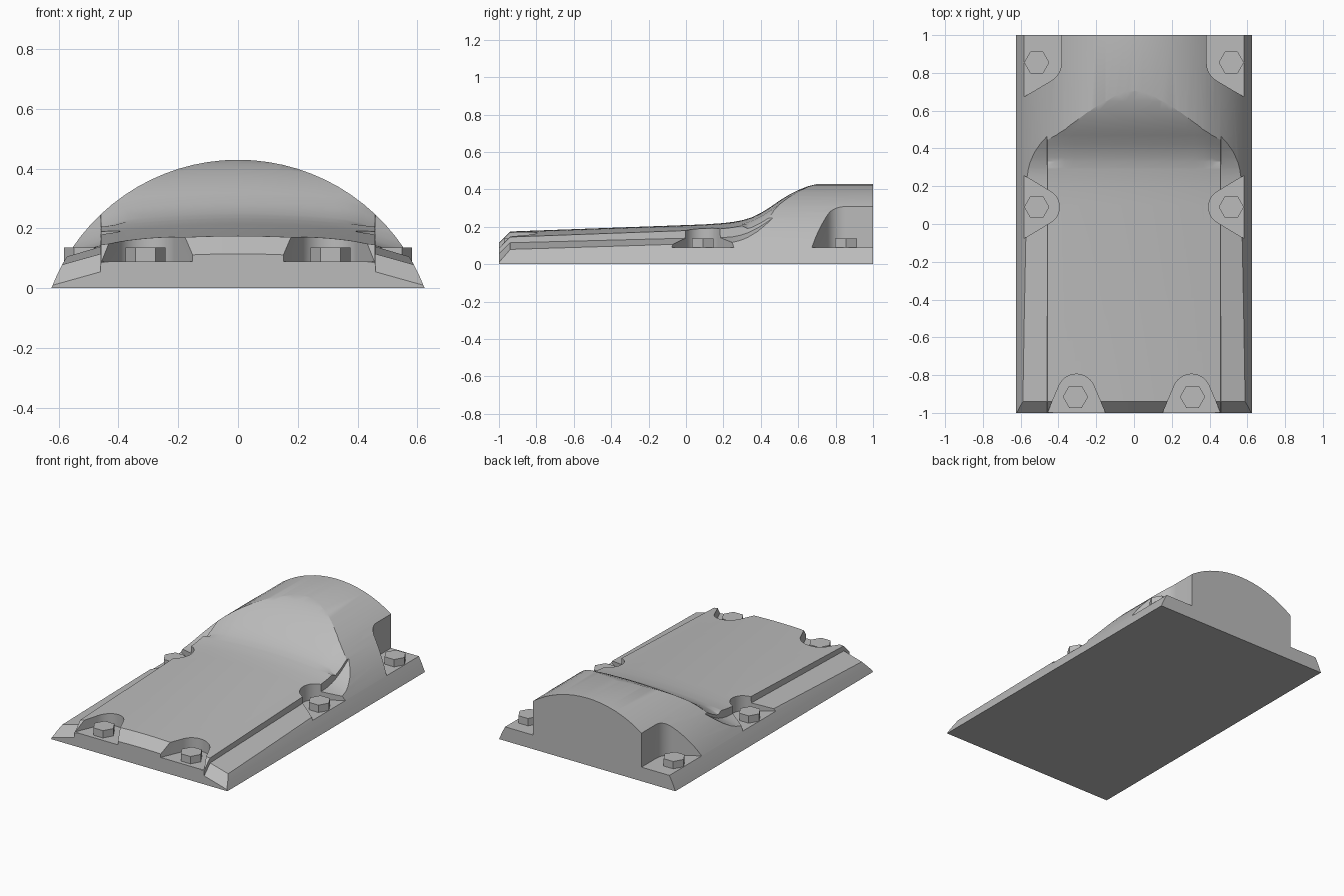
import bpy, bmesh, math

if "Cube" in bpy.data.objects:
    bpy.data.objects.remove(bpy.data.objects["Cube"])

R, CZ = 0.669, -0.239            # arched body radius and centre height
FLOOR = 0.09                     # height of the bolt seats

steel = bpy.data.materials.new("grey steel")
steel.diffuse_color = (0.5, 0.5, 0.5, 1)
steel.use_nodes = True
steel.node_tree.nodes["Principled BSDF"].inputs["Base Color"].default_value = steel.diffuse_color


def make(name, verts, faces):
    me = bpy.data.meshes.new(name)
    me.from_pydata(verts, [], faces)
    bm = bmesh.new()
    bm.from_mesh(me)
    bmesh.ops.recalc_face_normals(bm, faces=bm.faces)
    bm.to_mesh(me)
    bm.free()
    me.materials.append(steel)
    ob = bpy.data.objects.new(name, me)
    bpy.context.collection.objects.link(ob)
    return ob


def prism(name, outline, place):
    """Closed outline swept between two ends; place(point, end) gives xyz."""
    n = len(outline)
    verts = [place(p, e) for e in (0, 1) for p in outline]
    faces = [list(range(n)), list(range(n, 2 * n))]
    faces += [(i, (i + 1) % n, n + (i + 1) % n, n + i) for i in range(n)]
    return make(name, verts, faces)


def lookup(table, y):
    for (y0, z0), (y1, z1) in zip(table, table[1:]):
        if y <= y1:
            return z0 + (z1 - z0) * (y - y0) / (y1 - y0)
    return table[-1][1]


def activate(ob):
    bpy.ops.object.select_all(action='DESELECT')
    ob.select_set(True)
    bpy.context.view_layer.objects.active = ob


def cut(ob, cutter):
    cutter.hide_render = True
    mod = ob.modifiers.new("cut", 'BOOLEAN')
    mod.operation, mod.solver, mod.object = 'DIFFERENCE', 'EXACT', cutter
    activate(ob)
    bpy.ops.object.modifier_apply(modifier=mod.name)
    bpy.data.objects.remove(cutter)


# Arched body running front to back
half = math.asin(0.625 / R)
arc = [half * (2 * i / 32 - 1) for i in range(33)]
body = prism("arched_body", [(R * math.sin(a), max(0, CZ + R * math.cos(a))) for a in arc],
             lambda p, e: (p[0], 2 * e - 1, p[1]))

# Long profiles: central deck with rear ramp, and the lower side ledges
deck = [(-1.06, .055), (-.94, .175), (.1, .213), (.2, .22), (.25, .226), (.3, .235),
        (.35, .25), (.4, .274), (.45, .305), (.5, .34), (.55, .371), (.6, .396),
        (.65, .416), (.7, .429), (.76, .44), (.9, .47)]
ledge = [(-1.06, -.005), (-.94, .115), (.1, .142), (.2, .143), (.25, .147), (.29, .155),
         (.33, .168), (.38, .192), (.42, .217), (.47, .25), (.55, .33), (.9, .9)]


def deck_z(x, y):
    z = lookup(deck, y) - 0.14 * x * x
    return z - (2 * max(0, abs(x) - .35) ** 2 if y > .3 else 0)


def ledge_z(x, y):
    return lookup(ledge, y) - 0.28 * (abs(x) - .46)


# Solid above the deck and ledges, removed from the body
rows = sorted({p[0] for p in deck + ledge})
inner = [-.459 + .918 * i / 20 for i in range(21)]
cols = ([(x, ledge_z) for x in (-.75, -.461)] + [(x, deck_z) for x in inner]
        + [(x, ledge_z) for x in (.461, .75)])
nc, nr = len(cols), len(rows)
verts = [(x, y, f(x, y)) for y in rows for x, f in cols]
verts += [(x, y, 1.2) for y in rows for x, f in cols]
N = nc * nr
faces = []
for j in range(nr - 1):
    for i in range(nc - 1):
        a = j * nc + i
        q = (a, a + 1, a + nc + 1, a + nc)
        faces += [q, tuple(v + N for v in q)]
for i in range(nc - 1):
    for a in (i, (nr - 1) * nc + i):
        faces.append((a, a + 1, a + 1 + N, a + N))
for j in range(nr - 1):
    for a in (j * nc, j * nc + nc - 1):
        faces.append((a, a + nc, a + nc + N, a + N))
cut(body, make("deck_cutter", verts, faces))


# Bolt pocket outlines: round inner end flaring toward the outside
def pocket(cx, cy, r, heading, flare, reach, square=False):
    """Outline pointing inward along heading (degrees), flaring the other way."""
    pts = []
    for s in (1, -1):
        straight = square and s == 1
        a = math.radians(90 if straight else 90 - flare)
        side = [(r * math.cos(a * t / 10), s * r * math.sin(a * t / 10)) for t in range(11)]
        u, v = side[-1]
        side.append((-reach, v + (0 if straight else s * (u + reach) * math.tan(math.radians(flare)))))
        pts += side[::-1] if s == 1 else side[1:]
    h = math.radians(heading)
    return [(cx + u * math.cos(h) - v * math.sin(h), cy + u * math.sin(h) + v * math.cos(h))
            for u, v in pts]


rear = [(x, y) for x, y in pocket(.49, .85, .105, 180, 31, .25)]
rear = [p for p in rear if p[1] < .849] + [(.74, 1.1), (.385, 1.1), (.385, .85)]
centre = (.49, .85)
a0, a1 = math.radians(180), math.radians(239)
rear = [(.74, 1.1), (.385, 1.1)]
rear += [(centre[0] + .105 * math.cos(a0 + (a1 - a0) * t / 10),
          centre[1] + .105 * math.sin(a0 + (a1 - a0) * t / 10)) for t in range(11)]
rear.append((.74, .58))

seats = {"front": (pocket(.305, -.895, .1, 90, 23, .2), (.31, -.915)),
         "middle": (pocket(.49, .09, .095, 180, 31, .25), (.515, .09)),
         "rear": (rear, (.515, .855))}

for place, (outline, (bx, by)) in seats.items():
    for side, s in (("left", -1), ("right", 1)):
        cut(body, prism("pocket_cutter", outline,
                        lambda p, e: (s * p[0], p[1], FLOOR + e)))
        # Hexagonal bolt head on the pocket floor
        hexa = [(.067 * math.cos(k * math.pi / 3), .067 * math.sin(k * math.pi / 3))
                for k in range(6)]
        prism(f"{place}_{side}_bolt", hexa,
              lambda p, e: (s * bx + p[0], by + p[1], FLOOR - .005 + e * .052))

activate(body)
bpy.ops.object.shade_smooth_by_angle(angle=math.radians(25))
